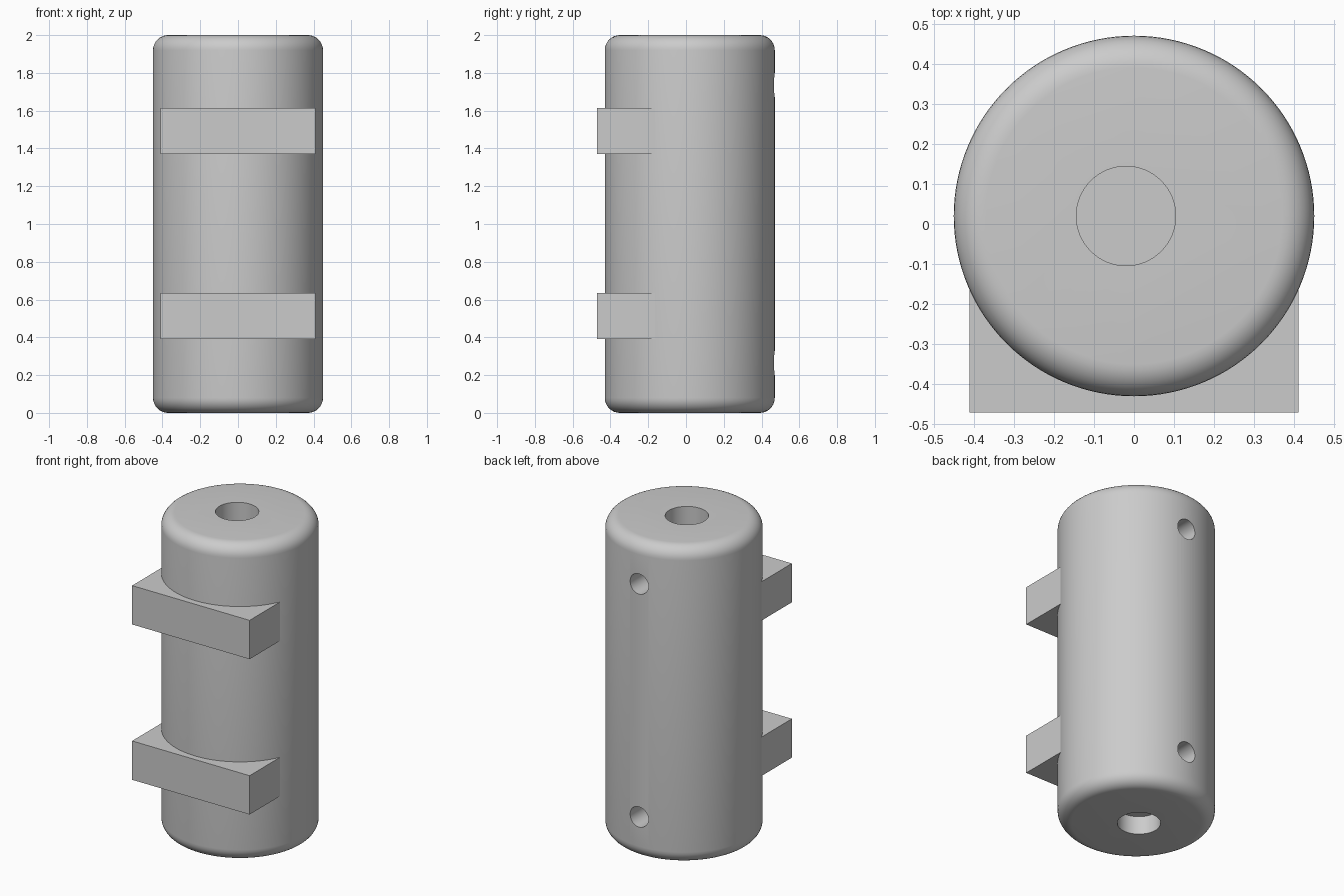
import bpy, bmesh, math
from mathutils import Matrix, Vector

RADIUS, HEIGHT, FILLET, AXIS_Y = 0.45, 2.0, 0.08, 0.02

if "Cube" in bpy.data.objects:
    bpy.data.objects.remove(bpy.data.objects["Cube"], do_unlink=True)

grey = bpy.data.materials.new("plain_grey")
grey.use_nodes = True
colour = (0.6, 0.6, 0.6, 1)
grey.diffuse_color = colour
grey.node_tree.nodes["Principled BSDF"].inputs["Base Color"].default_value = colour


def finish(name, bm):
    """Turn a bmesh into a named grey object."""
    mesh = bpy.data.meshes.new(name)
    bm.to_mesh(mesh)
    bm.free()
    mesh.materials.append(grey)
    obj = bpy.data.objects.new(name, mesh)
    bpy.context.collection.objects.link(obj)
    return obj


def cylinder(name, centre, radius, length, axis, segments=64):
    bm = bmesh.new()
    turn = Vector((0, 0, 1)).rotation_difference(Vector(axis)).to_matrix().to_4x4()
    bmesh.ops.create_cone(bm, cap_ends=True, segments=segments, radius1=radius,
                          radius2=radius, depth=length,
                          matrix=Matrix.Translation(centre) @ turn)
    return finish(name, bm)


def box(name, low, high):
    low, high = Vector(low), Vector(high)
    bm = bmesh.new()
    bmesh.ops.create_cube(bm, size=1, matrix=Matrix.Translation((low + high) / 2)
                          @ Matrix.Diagonal((*(high - low), 1)))
    return finish(name, bm)


# Main body with rounded rims
body = cylinder("body", (0, AXIS_Y, HEIGHT / 2), RADIUS, HEIGHT, (0, 0, 1), 128)
rim = body.modifiers.new("rounded_rims", "BEVEL")
rim.width = FILLET
rim.segments = 8
rim.limit_method = "ANGLE"
rim.angle_limit = math.radians(60)

# Blind sockets in both ends and two small ports in the back
DEPTH = 0.115
back = AXIS_Y + RADIUS
cutters = [cylinder("end_socket_cutter", (-0.02, AXIS_Y, z), 0.124, 2 * DEPTH, (0, 0, 1))
           for z in (0, HEIGHT)]
cutters += [cylinder("back_port_cutter", (0, back, z), 0.064, 0.3, (0, 1, 0), 48)
            for z in (0.265, 1.735)]
for cutter in cutters:
    cut = body.modifiers.new("hole", "BOOLEAN")
    cut.operation = "DIFFERENCE"
    cut.solver = "EXACT"
    cut.object = cutter

# Bake the modifiers, then drop the cutters
bpy.context.view_layer.update()
graph = bpy.context.evaluated_depsgraph_get()
baked = bpy.data.meshes.new_from_object(body.evaluated_get(graph))
body.modifiers.clear()
body.data = baked
for cutter in cutters:
    bpy.data.objects.remove(cutter, do_unlink=True)

bpy.ops.object.select_all(action="DESELECT")
body.select_set(True)
bpy.context.view_layer.objects.active = body
bpy.ops.object.shade_smooth_by_angle(angle=math.radians(30))

# Mounting blocks across the front
for name, z in (("lower_mounting_block", 0.39), ("upper_mounting_block", 1.37)):
    box(name, (-0.41, -0.47, z), (0.41, -0.16, z + 0.245))
